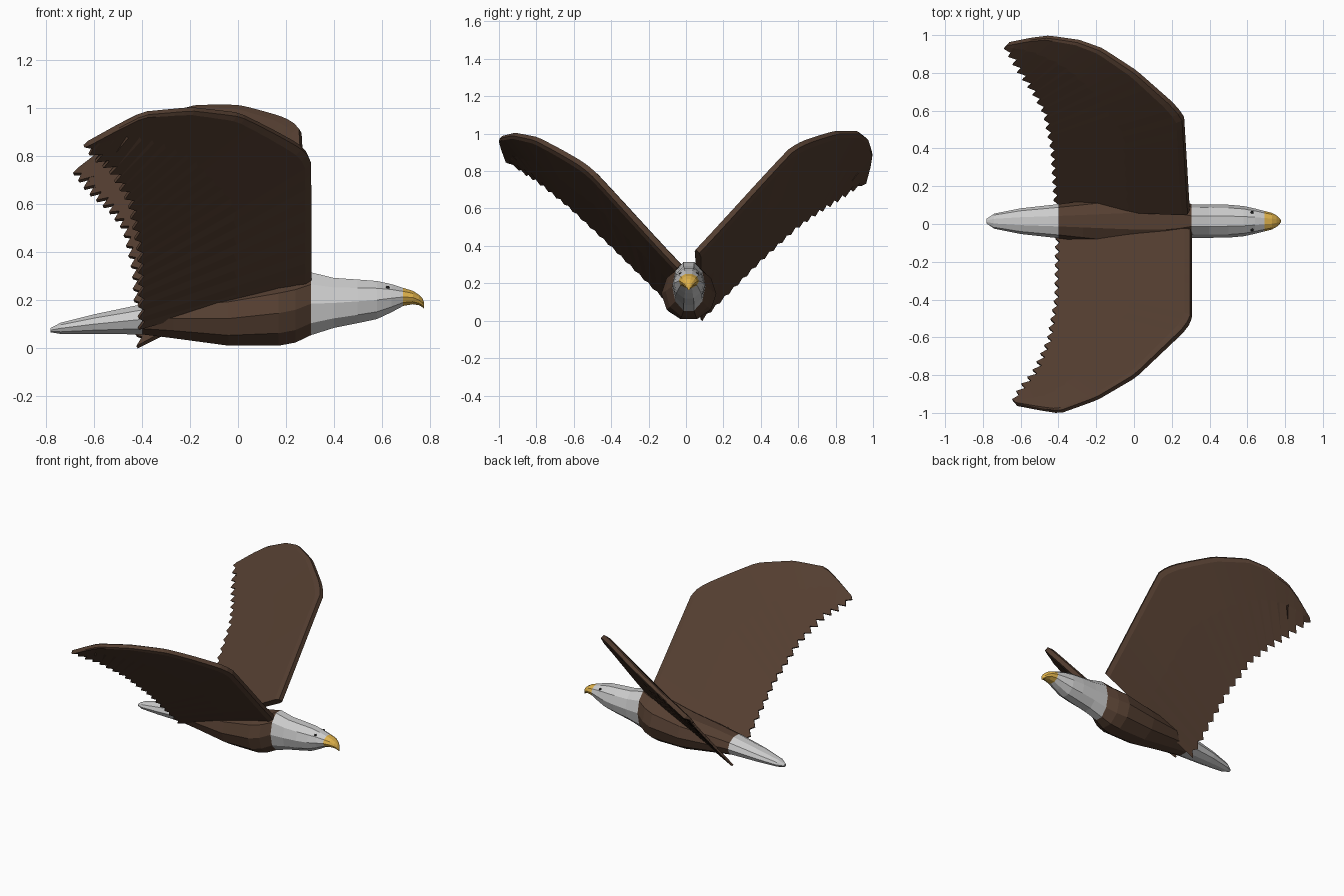
import bpy, bmesh
from math import sin, cos, pi
from mathutils import Vector

if "Cube" in bpy.data.objects:
    bpy.data.objects.remove(bpy.data.objects["Cube"])


def material(name, rgb):
    m = bpy.data.materials.new(name)
    m.diffuse_color = (*rgb, 1)
    m.use_nodes = True
    m.node_tree.nodes["Principled BSDF"].inputs["Base Color"].default_value = m.diffuse_color
    return m


BROWN = material("brown", (0.088, 0.048, 0.03))
WHITE = material("white", (0.66, 0.66, 0.66))
YELLOW = material("yellow", (0.75, 0.45, 0.07))
BLACK = material("black", (0.01, 0.01, 0.01))


def loft(name, rings, mat):
    """Skin a list of equal-length closed rings and cap both ends."""
    bm = bmesh.new()
    vs = [[bm.verts.new(p) for p in r] for r in rings]
    n = len(vs[0])
    for a, b in zip(vs, vs[1:]):
        for k in range(n):
            bm.faces.new((a[k], a[(k + 1) % n], b[(k + 1) % n], b[k]))
    bm.faces.new(vs[0])
    bm.faces.new(vs[-1])
    bmesh.ops.recalc_face_normals(bm, faces=bm.faces)
    me = bpy.data.meshes.new(name)
    bm.to_mesh(me)
    bm.free()
    me.materials.append(mat)
    ob = bpy.data.objects.new(name, me)
    bpy.context.collection.objects.link(ob)
    return ob


CY = 0.015


def section(x, top, bot, hw, n=10):
    zc, hz = (top + bot) / 2, (top - bot) / 2 / sin(0.4 * pi)
    return [(x, CY + hw * cos(2 * pi * k / n), zc + hz * sin(2 * pi * k / n)) for k in range(n)]


# Body, tail, head and beak: x, top, bottom, half width
parts = {
    "tail": (WHITE, [(-.782, .083, .065, .012), (-.74, .105, .058, .04), (-.6, .14, .058, .068),
                     (-.4, .182, .056, .09)]),
    "body": (BROWN, [(-.4, .182, .056, .09), (-.27, .205, .04, .107), (-.04, .235, .009, .138),
                     (.17, .28, .009, .147), (.24, .295, .022, .125), (.305, .315, .053, .089)]),
    "head": (WHITE, [(.305, .315, .053, .089), (.4, .292, .083, .088), (.5, .285, .103, .087),
                     (.58, .279, .12, .08), (.64, .266, .148, .067), (.69, .25, .175, .054)]),
    "beak": (YELLOW, [(.69, .25, .175, .054), (.73, .238, .182, .044), (.755, .222, .178, .03),
                      (.77, .207, .17, .017), (.777, .19, .163, .007)]),
}
for name, (mat, secs) in parts.items():
    loft(name, [section(*s) for s in secs], mat)

# Eyes
for side, label in ((-1, "right"), (1, "left")):
    bpy.ops.mesh.primitive_uv_sphere_add(segments=10, ring_count=6, radius=0.009,
                                         location=(.625, CY + side * .045, .25))
    bpy.context.object.name = label + "_eye"
    bpy.context.object.data.materials.append(BLACK)


def sample(path, count):
    """Evenly spaced points along a polyline."""
    pts = [Vector(p) for p in path]
    lens = [(b - a).length for a, b in zip(pts, pts[1:])]
    out = []
    for i in range(count):
        d = sum(lens) * i / (count - 1)
        k = 0
        while k < len(lens) - 1 and d > lens[k]:
            d -= lens[k]
            k += 1
        out.append(pts[k].lerp(pts[k + 1], min(1, d / lens[k])))
    return out


def wing(name, lead, trail, origin, sx, sy, feathers=19):
    """Tilted wing: raised blunt leading edge, thin saw-tooth feathered trailing edge."""
    count = 2 * feathers + 1
    normal = Vector((-sx, -sy, 1)).normalized()
    o = Vector(origin)

    def at(p, h, w):
        bow = 0.04 * w * sin(pi * min(1, abs(p.y)) ** 1.4)
        return Vector((p.x, p.y, o.z + sx * (p.x - o.x) + sy * (p.y - o.y) + bow)) + normal * h

    rings = []
    for i, (a, b) in enumerate(zip(sample(lead, count), sample(trail, count))):
        f = i / (count - 1)
        t = 0.05 - 0.022 * f ** 2
        if i % 2:  # notch between feather tips
            b = b + Vector((0.025 if i > count - 3 else 0.025 + 0.04 * f ** 4, 0))
        c, d = a.lerp(b, 0.04), a.lerp(b, 0.45)
        rings.append([at(a, -.2 * t, 1), at(c, 0, 1), at(d, .006, .45), at(b, .012, 0),
                      at(b, -.003, 0), at(d, -.6 * t, .45), at(c, -t, 1), at(a, -.8 * t, 1)])
    loft(name, rings, BROWN)


# Wings, held up at slightly different tilts
wing("left_wing",
     [(.28, .045), (.25, .55), (.19, .62), (0, .79), (-.18, .91), (-.3, .955), (-.46, .98), (-.55, .97), (-.67, .945)],
     [(-.42, .085), (-.44, .4), (-.48, .59), (-.54, .7), (-.63, .83), (-.685, .935)],
     (.28, .04, .38), .61, 1.04)
wing("right_wing",
     [(.295, -.02), (.295, -.49), (.25, -.55), (0, -.79), (-.2, -.91), (-.4, -.985), (-.5, -.97), (-.625, -.945)],
     [(-.415, -.08), (-.42, -.4), (-.46, -.62), (-.54, -.79), (-.61, -.87), (-.642, -.935)],
     (.3, 0, .29), .41, -1.0)
